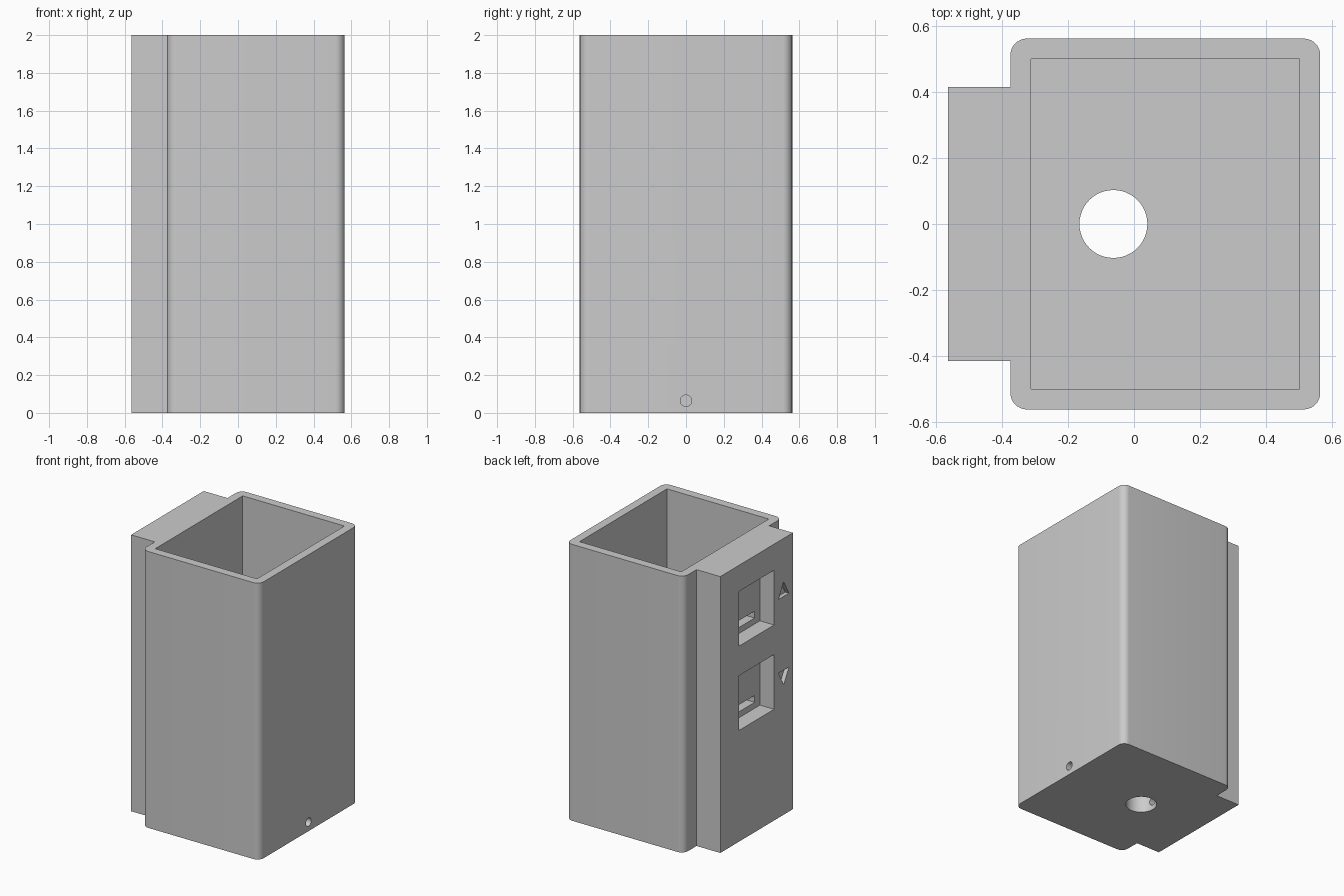
import bpy, bmesh, math
from mathutils import Matrix

if "Cube" in bpy.data.objects:
    bpy.data.objects.remove(bpy.data.objects["Cube"])

grey = bpy.data.materials.new("light grey plastic")
grey.use_nodes = True
colour = (0.6, 0.6, 0.6, 1)
grey.diffuse_color = colour
grey.node_tree.nodes["Principled BSDF"].inputs["Base Color"].default_value = colour


def prism(name, points, height, matrix=Matrix()):
    """Extrude a closed 2D outline upward, then place it."""
    bm = bmesh.new()
    face = bm.faces.new([bm.verts.new((x, y, 0)) for x, y in points])
    top = bmesh.ops.extrude_face_region(bm, geom=[face])["geom"]
    bmesh.ops.translate(bm, vec=(0, 0, height),
                        verts=[v for v in top if isinstance(v, bmesh.types.BMVert)])
    bm.transform(matrix)
    bmesh.ops.recalc_face_normals(bm, faces=bm.faces)
    mesh = bpy.data.meshes.new(name)
    bm.to_mesh(mesh)
    bm.free()
    mesh.materials.append(grey)
    obj = bpy.data.objects.new(name, mesh)
    bpy.context.collection.objects.link(obj)
    return obj


def box(name, x0, x1, y0, y1, z0, z1):
    return prism(name, [(x0, y0), (x1, y0), (x1, y1), (x0, y1)], z1 - z0,
                 Matrix.Translation((0, 0, z0)))


def arc(cx, cy, r, start, sweep, steps):
    return [(cx + r * math.cos(math.radians(start + sweep * i / steps)),
             cy + r * math.sin(math.radians(start + sweep * i / steps)))
            for i in range(steps + 1)]


def circle(r):
    return arc(0, 0, r, 0, 360, 48)[:-1]


def cut(body, cutter):
    mod = body.modifiers.new("cut", "BOOLEAN")
    mod.operation = "DIFFERENCE"
    mod.solver = "EXACT"
    mod.object = cutter
    bpy.context.view_layer.objects.active = body
    bpy.ops.object.modifier_apply(modifier=mod.name)
    bpy.data.objects.remove(cutter)


# Outer outline: rounded box with a thick square-edged panel on its right side
left, right, side, panel = 0.565, -0.375, 0.5625, -0.565
half, r = 0.415, 0.05
outline = (arc(left - r, -side + r, r, -90, 90, 10)
           + arc(left - r, side - r, r, 0, 90, 10)
           + arc(right + r, side - r, r, 90, 90, 10)
           + [(right, half), (panel, half), (panel, -half), (right, -half)]
           + arc(right + r, -side + r, r, 180, 90, 10))
body = prism("switch_housing", outline, 2.0)

# Open interior and the cable hole through the base
inner = -0.3125
cut(body, box("interior", inner, 0.5025, -0.5, 0.5, 0.125, 2.2))
cut(body, prism("cable_hole", circle(0.103), 0.5, Matrix.Translation((-0.0625, 0, -0.2))))

# Screw channel running through the base from the left side
along_x = Matrix.Rotation(math.radians(90), 4, "Y")
cut(body, prism("screw_channel", circle(0.03), 0.95,
                Matrix.Translation((-0.25, 0, 0.0645)) @ along_x))

# Two switch pockets, each with a wire slot and an engraved arrow
for z, direction in ((1.613, 1), (1.003, -1)):
    cut(body, box("pocket", panel - 0.1, panel + 0.113, -0.2, 0.2, z - 0.198, z + 0.198))
    cut(body, box("wire_slot", panel + 0.05, inner + 0.1, -0.14, 0.14, z - 0.155, z - 0.105))
    middle = z + (0.02 if direction > 0 else -0.01)
    tip = direction * 0.053
    # Local x maps to -z and local y stays y
    triangle = [(-tip, 0), (tip, 0.06), (tip, -0.06)]
    cut(body, prism("arrow", triangle, 0.13,
                    Matrix.Translation((panel - 0.1, -0.31, middle)) @ along_x))

# Smooth rounded corners and holes, keep the edges sharp
bpy.ops.object.select_all(action="DESELECT")
body.select_set(True)
bpy.context.view_layer.objects.active = body
bpy.ops.object.shade_smooth_by_angle(angle=math.radians(30))
